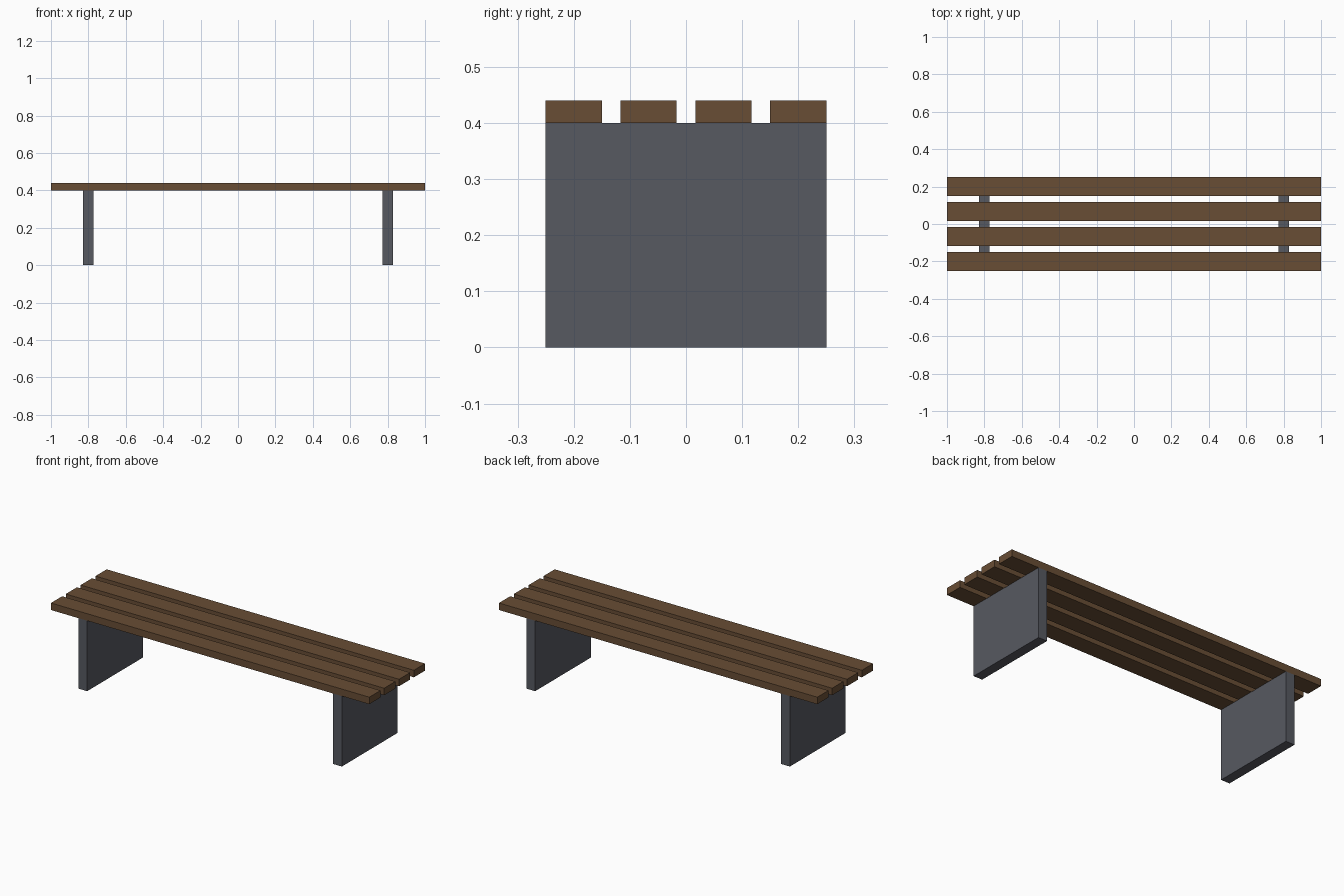
import bpy

cube = bpy.data.objects.get("Cube")
if cube:
    bpy.data.objects.remove(cube, do_unlink=True)


def make_material(name, rgb):
    mat = bpy.data.materials.new(name)
    mat.use_nodes = True
    color = (*rgb, 1.0)
    mat.diffuse_color = color
    mat.node_tree.nodes["Principled BSDF"].inputs["Base Color"].default_value = color
    return mat


def box(name, center, size, mat):
    bpy.ops.mesh.primitive_cube_add(size=1, location=center)
    obj = bpy.context.object
    obj.name = name
    obj.scale = size
    bpy.ops.object.transform_apply(location=False, rotation=False, scale=True)
    obj.data.materials.append(mat)
    return obj


wood = make_material("brown wood", (0.14, 0.075, 0.035))
metal = make_material("dark grey metal", (0.095, 0.10, 0.12))

LEG_HEIGHT, DEPTH = 0.40, 0.50
SLAT_WIDTH, SLAT_THICKNESS = 0.10, 0.04

# Slab legs, one at each end
for side, x in (("right", -0.8), ("left", 0.8)):
    box(f"{side}_leg", (x, 0, LEG_HEIGHT / 2), (0.055, DEPTH, LEG_HEIGHT), metal)

# Four evenly spaced seat slats, front to back
pitch = (DEPTH - SLAT_WIDTH) / 3
for i in range(4):
    y = -DEPTH / 2 + SLAT_WIDTH / 2 + i * pitch
    box(f"seat_slat_{i + 1}", (0, y, LEG_HEIGHT + SLAT_THICKNESS / 2),
        (2.0, SLAT_WIDTH, SLAT_THICKNESS), wood)
